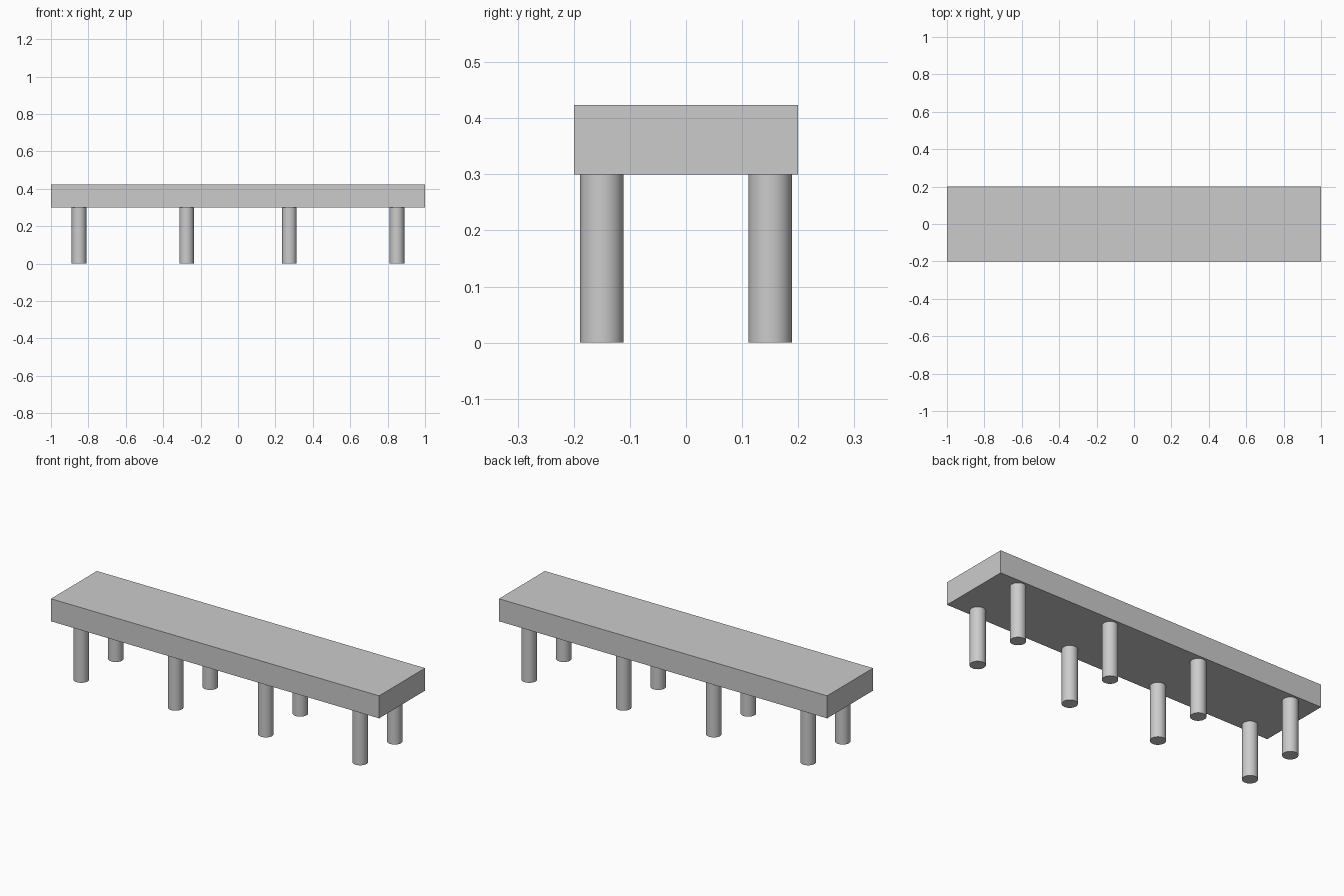
import bpy
import math

if "Cube" in bpy.data.objects:
    bpy.data.objects.remove(bpy.data.objects["Cube"])

SEAT_BOTTOM, SEAT_TOP = 0.30, 0.424
LEG_RADIUS = 0.039

# Thick rectangular seat slab
bpy.ops.mesh.primitive_cube_add(size=1, location=(0, 0, (SEAT_BOTTOM + SEAT_TOP) / 2))
seat = bpy.context.object
seat.name = "seat"
seat.scale = (2.0, 0.4, SEAT_TOP - SEAT_BOTTOM)
bpy.ops.object.transform_apply(location=False, rotation=False, scale=True)


def add_leg(name, x, y):
    """Round leg from the floor to the underside of the seat."""
    bpy.ops.mesh.primitive_cylinder_add(vertices=32, radius=LEG_RADIUS, depth=SEAT_BOTTOM,
                                        location=(x, y, SEAT_BOTTOM / 2))
    bpy.context.object.name = name
    bpy.ops.object.shade_smooth_by_angle(angle=math.radians(30))


# Two rows of four legs
for row, y in (("front", -0.15), ("back", 0.15)):
    for i, x in enumerate((-0.85, -0.275, 0.275, 0.85), start=1):
        add_leg(f"{row}_leg_{i}", x, y)
